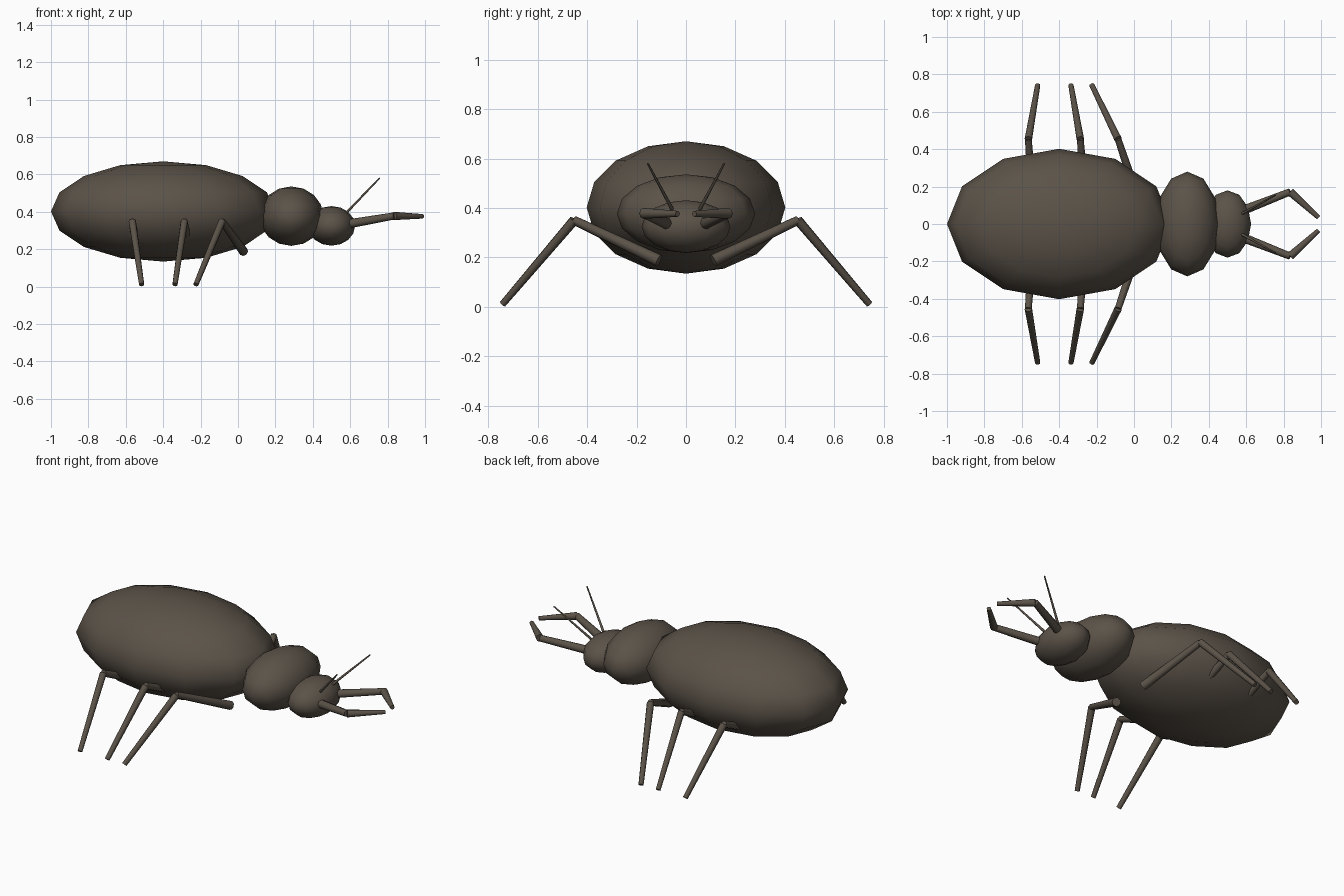
import bpy
from mathutils import Vector

cube = bpy.data.objects.get("Cube")
if cube:
    bpy.data.objects.remove(cube, do_unlink=True)

# One dark brown shell colour
shell = bpy.data.materials.new("dark_brown_shell")
shell.use_nodes = True
colour = (0.105, 0.086, 0.066, 1)
shell.diffuse_color = colour
shell.node_tree.nodes["Principled BSDF"].inputs["Base Color"].default_value = colour


def finish(name, angle):
    obj = bpy.context.object
    obj.name = name
    obj.data.materials.append(shell)
    bpy.ops.object.shade_smooth_by_angle(angle=angle)
    return obj


def body_part(name, centre, radii):
    bpy.ops.mesh.primitive_uv_sphere_add(segments=12, ring_count=8, radius=1, location=centre)
    bpy.context.object.scale = radii
    bpy.ops.object.transform_apply(location=False, rotation=False, scale=True)
    return finish(name, 1.4)


def limb(name, start, end, r_start, r_end):
    """Tapered rod between two points."""
    a, b = Vector(start), Vector(end)
    bpy.ops.mesh.primitive_cone_add(vertices=8, radius1=r_start, radius2=r_end,
                                    depth=(b - a).length, location=(a + b) / 2)
    bpy.context.object.rotation_euler = (b - a).to_track_quat('Z', 'Y').to_euler()
    return finish(name, 0.9)


# Body
body_part("abdomen", (-0.4, 0, 0.402), (0.6, 0.402, 0.268))
body_part("thorax", (0.285, 0, 0.377), (0.172, 0.28, 0.159))
body_part("head", (0.5, 0, 0.325), (0.126, 0.18, 0.106))

# Hip, knee and foot x positions of each pair of legs
legs = {"front": (0.03, -0.085, -0.225),
        "middle": (-0.26, -0.287, -0.337),
        "rear": (-0.54, -0.565, -0.515)}

for side, s in (("left", 1), ("right", -1)):
    for pair, (hip_x, knee_x, foot_x) in legs.items():
        knee = (knee_x, s * 0.453, 0.35)
        limb(f"{pair}_{side}_upper_leg", (hip_x, s * 0.11, 0.187), knee, 0.025, 0.018)
        limb(f"{pair}_{side}_lower_leg", knee, (foot_x, s * 0.742, 0.011), 0.02, 0.014)

    # Pincers
    elbow = (0.835, s * 0.172, 0.378)
    limb(f"{side}_pincer_base", (0.57, s * 0.068, 0.332), elbow, 0.025, 0.019)
    limb(f"{side}_pincer_tip", elbow, (0.987, s * 0.034, 0.376), 0.022, 0.012)

    # Antennae
    limb(f"{side}_antenna", (0.55, s * 0.04, 0.365), (0.757, s * 0.155, 0.58), 0.008, 0.004)
